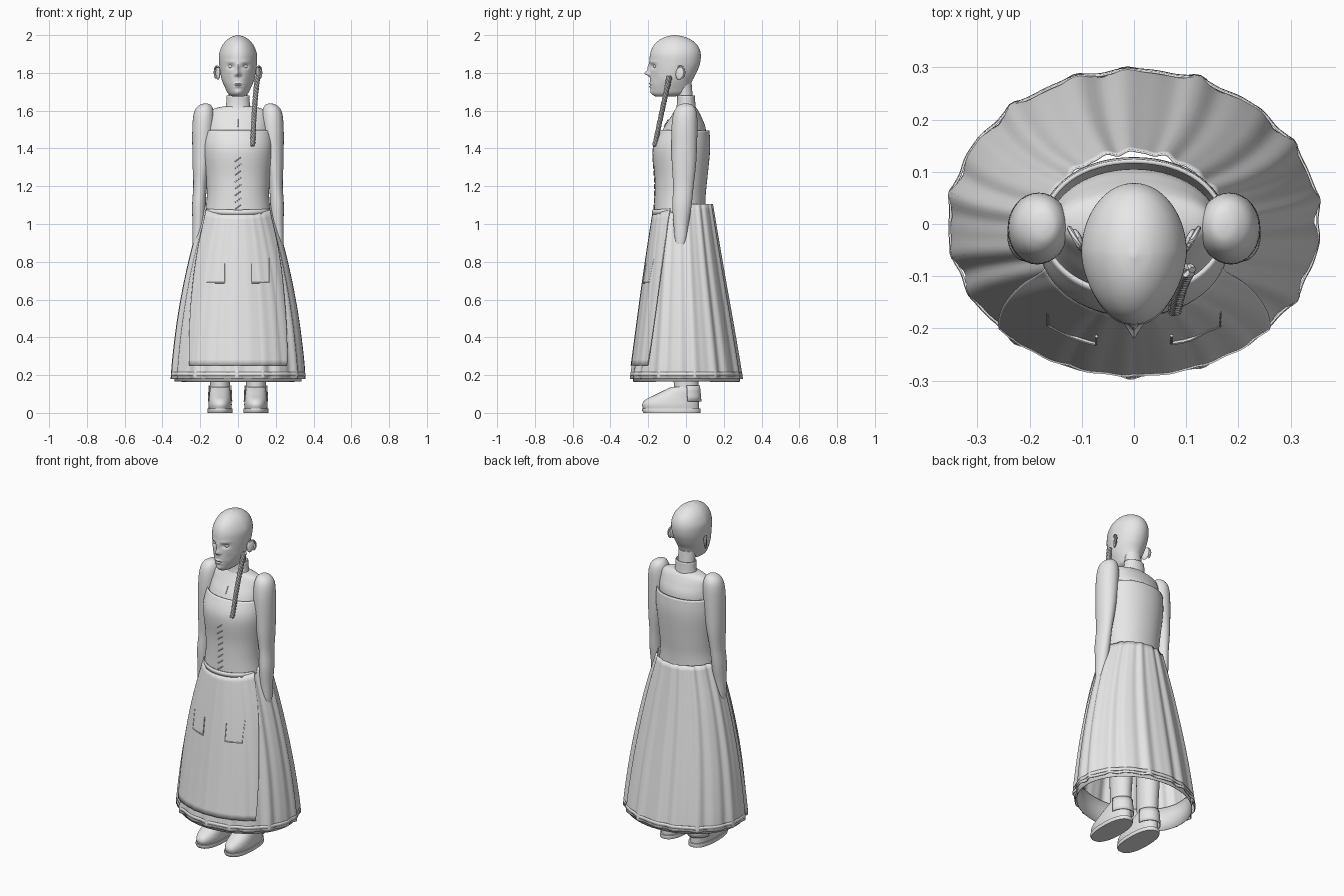
import bpy, bmesh, math
from mathutils import Vector

if "Cube" in bpy.data.objects:
    bpy.data.objects.remove(bpy.data.objects["Cube"])

grey = bpy.data.materials.new("plain_grey")
grey.diffuse_color = (0.8, 0.8, 0.8, 1)
grey.use_nodes = True
grey.node_tree.nodes["Principled BSDF"].inputs["Base Color"].default_value = grey.diffuse_color


def grid(name, f, nu, nv, wrap=True, cap=False, thick=0):
    """Surface from f(u, v); u goes round, v goes along."""
    bm = bmesh.new()
    cols = nu if wrap else nu + 1
    rows = [[bm.verts.new(f(i / nu, j / nv)) for i in range(cols)] for j in range(nv + 1)]
    for j in range(nv):
        for i in range(nu):
            k = (i + 1) % cols
            bm.faces.new((rows[j][i], rows[j][k], rows[j + 1][k], rows[j + 1][i]))
    if cap:
        bm.faces.new(rows[0][::-1])
        bm.faces.new(rows[-1])
    bmesh.ops.recalc_face_normals(bm, faces=bm.faces)
    me = bpy.data.meshes.new(name)
    bm.to_mesh(me)
    bm.free()
    ob = bpy.data.objects.new(name, me)
    bpy.context.collection.objects.link(ob)
    me.materials.append(grey)
    if thick:
        m = ob.modifiers.new("thickness", 'SOLIDIFY')
        m.thickness, m.offset = thick, 0
    return ob


def blend(rings, v):
    """Smooth interpolation through a list of tuples."""
    t = v * (len(rings) - 1)
    i = min(int(t), len(rings) - 2)
    t -= i
    p = [rings[max(0, min(len(rings) - 1, i + k))] for k in (-1, 0, 1, 2)]
    return [b + .5 * t * (c - a + t * (2 * a - 5 * b + 4 * c - d + t * (3 * (b - c) + d - a)))
            for a, b, c, d in zip(*p)]


def oval(ring, a, power=1):
    """Point on a ring (z, centre x, half width, front y, back y); a = 0 is the front."""
    z, cx, rx, yf, yb = ring
    s, c = math.sin(a), math.cos(a)
    s, c = (math.copysign(abs(q) ** power, q) for q in (s, c))
    return Vector((cx + rx * s, (yf + yb) / 2 - c * (yb - yf) / 2, z))


def loft(name, rings, nu=40, per=4, cap=True, thick=0, power=1):
    return grid(name, lambda u, v: oval(blend(rings, v), u * math.tau, power),
                nu, per * (len(rings) - 1), True, cap, thick)


def tube(name, pts, r, n=6):
    pts = [Vector(p) for p in pts]

    def f(u, v):
        i = round(v * (len(pts) - 1))
        d = (pts[min(i + 1, len(pts) - 1)] - pts[max(i - 1, 0)]).normalized()
        side = d.cross(Vector((.3, .9, .2))).normalized()
        a = u * math.tau
        return pts[i] + r * (side * math.cos(a) + d.cross(side) * math.sin(a))
    return grid(name, f, n, len(pts) - 1, True, True)


def ball(name, c, r):
    def f(u, v):
        a, b = u * math.tau, .03 + v * (math.pi - .06)
        return (c[0] + r[0] * math.sin(b) * math.sin(a),
                c[1] + r[1] * math.sin(b) * math.cos(a), c[2] + r[2] * math.cos(b))
    return grid(name, f, 20, 12, True, True)


# Head, with the face pressed into the front
head_rings = [(1.675, 0, .03, -.162, -.06), (1.69, 0, .052, -.18, .0), (1.72, 0, .068, -.187, .02),
              (1.76, 0, .085, -.19, .034), (1.8, 0, .094, -.19, .055), (1.85, 0, .1, -.193, .074),
              (1.9, 0, .1, -.19, .078), (1.94, 0, .086, -.175, .065), (1.97, 0, .064, -.147, .035),
              (1.99, 0, .036, -.11, -.005), (2.0, 0, .004, -.066, -.056)]
# x, z, width, height, depth
bumps = [(0, 1.797, .011, .013, .028), (0, 1.825, .008, .022, .012), (.013, 1.79, .007, .007, .008),
         (.038, 1.834, .018, .012, -.014), (.04, 1.859, .025, .006, .004), (0, 1.743, .018, .005, .009),
         (0, 1.727, .016, .005, .008), (0, 1.735, .024, .002, -.004), (0, 1.698, .02, .013, .005),
         (.055, 1.765, .018, .022, -.004)]


def head_point(u, v):
    p = oval(blend(head_rings, v), u * math.tau)
    front = max(0, math.cos(u * math.tau))
    p.x *= 1 - .12 * front
    for x, z, w, h, d in bumps:
        p.y -= min(1, front * 2) * d * math.exp(-((abs(p.x) - x) / w) ** 2 - ((p.z - z) / h) ** 2)
    return p


grid("head", head_point, 96, 80, True, True)
for s in (-1, 1):
    ball("eye", (s * .038, -.159, 1.834), (.014, .014, .011))
    ear = ball("ear", (s * .106, -.032, 1.8), (.009, .022, .036))
    for vert in ear.data.vertices:
        vert.co.x += s * .4 * (vert.co.y + .032)
        vert.co.y += .15 * (vert.co.z - 1.8)
    tube("ear_rim", [(s * (.112 + .012 * math.sin(t * .3)), -.03 + .022 * math.sin(t * .3),
                      1.802 + .033 * math.cos(t * .3)) for t in range(-2, 10)], .005)

# Neck and collar
loft("neck", [(1.58, 0, .06, -.05, .045), (1.65, 0, .05, -.04, .038), (1.74, 0, .05, -.06, .03)])
loft("collar", [(1.61, 0, .064, -.05, .05), (1.64, 0, .06, -.045, .047), (1.68, 0, .058, -.044, .044)],
     cap=False, thick=.005)

# Torso and bodice
loft("torso", [(1.05, 0, .14, -.135, .075), (1.2, 0, .145, -.14, .08), (1.4, 0, .168, -.155, .1),
               (1.5, 0, .165, -.122, .105), (1.56, 0, .158, -.085, .085), (1.6, 0, .145, -.06, .065),
               (1.618, 0, .1, -.05, .05), (1.625, 0, .05, -.04, .04)], 56, 5)
bodice_rings = [(1.06, 0, .17, -.165, .098), (1.15, 0, .161, -.162, .1), (1.25, 0, .166, -.162, .11),
                (1.4, 0, .181, -.172, .124), (1.495, 0, .172, -.132, .12)]
loft("bodice", bodice_rings, 64, 5, False, .008, .95)


def bodice_y(z):
    return min((blend(bodice_rings, t / 100) for t in range(101)), key=lambda r: abs(r[0] - z))[3]


# Lacing down the bodice front
for i in range(8):
    z = 1.09 + i * .036
    y = bodice_y(z) - .005
    tube("lacing", [(-.016, y, z - .012), (.016, y, z + .012)], .0025)
tube("chest_slit", [(0, -.117, 1.515), (0, -.094, 1.555)], .002)

# Sleeved arms with hands
for s in (-1, 1):
    loft("arm", [(z, s * cx, rx, yf, yb) for z, cx, rx, yf, yb in [
        (.872, .221, .008, -.04, -.022), (.885, .22, .018, -.052, -.008), (.93, .216, .025, -.06, .004),
        (1.0, .209, .032, -.066, .014), (1.1, .207, .036, -.072, .03), (1.2, .201, .036, -.068, .04),
        (1.3, .195, .045, -.074, .052), (1.4, .188, .054, -.077, .058), (1.5, .184, .058, -.077, .06),
        (1.57, .181, .056, -.07, .059), (1.61, .178, .046, -.056, .05), (1.632, .173, .026, -.034, .03),
        (1.638, .17, .006, -.01, .006)]], 32)

# Fluted skirt
skirt_rings = [(1.105, 0, .172, -.165, .138), (.9, 0, .235, -.193, .172), (.7, 0, .282, -.22, .206),
               (.5, 0, .318, -.246, .241), (.3, 0, .343, -.272, .275), (.18, 0, .352, -.288, .294)]


def skirt_point(a, v, off=0):
    r = blend(skirt_rings, v)
    p = oval(r, a)
    out = Vector((math.sin(a), -math.cos(a), 0))
    amp = .003 + .003 * v
    fold = amp * (math.cos(18 * a) + .5 * math.cos(29 * a + 1)) * (.4 if off else 1)
    p += out * (fold + off)
    p.z -= .045 * max(0, math.cos(a)) * (1 - v) ** 4
    return p


def skirt_v(z):
    return min((i / 200 for i in range(201)), key=lambda v: abs(skirt_point(0, v).z - z))


grid("skirt", lambda u, v: skirt_point(u * math.tau, v), 192, 24, True, False, .004)
v0, v1 = skirt_v(.215), skirt_v(.195)
grid("skirt_hem", lambda u, v: skirt_point(u * math.tau, v0 + v * (v1 - v0), .004), 192, 1, thick=.004)
loft("underskirt", [(.3, 0, .325, -.262, .265), (.165, 0, .336, -.28, .285)], 64, 2, False, .003)

# Apron with a scalloped surface, waistband and pockets
top, bottom = skirt_v(1.05), skirt_v(.25)


def apron_point(k, v, off=.008):
    a = k * math.radians(65 - 19 * v ** .7)
    return skirt_point(a, top + v * (bottom - top), off + (.003 + .003 * v) * abs(math.sin(9 * a)))


grid("apron", lambda u, v: apron_point(2 * u - 1, v), 96, 20, False, False, .004)


def band_point(u, v):
    p = oval((1.05 + v * .025, 0, .179, -.178 + .003 * v, .13), (2 * u - 1) * 1.15)
    p.z += .01 * (1 - math.cos((2 * u - 1) * 1.15))
    return p


grid("apron_waistband", band_point, 48, 1, False, False, .006)


def on_apron(x, z):
    v = skirt_v(z)
    rx = blend(skirt_rings, v)[2]
    p = skirt_point(math.asin(x / rx), v, .016)
    return Vector((x, p.y, z))


for s in (-1, 1):
    tube("pocket_bottom", [on_apron(s * (.072 + i * .0117), .69) for i in range(9)], .004)
    for x, h in ((.072, .10), (.165, .13)):
        tube("pocket_side", [on_apron(s * x, .69 + h * i / 6) for i in range(7)], .003)

# Braid of three twisted strands, on one side only
for k in range(3):
    pts = []
    for i in range(121):
        t = i / 120
        a = t * 46 + k * math.tau / 3
        w = .008 * (1 - .25 * t)
        pts.append((.092 - .014 * t + w * math.cos(a) + (.012 * (1 - t) ** 3),
                    -.088 - .078 * t + w * math.sin(a), 1.78 - .365 * t))
    tube("braid_strand", pts, .0075, 8)

# Legs and shoes
for s in (-1, 1):
    x = s * .095
    loft("leg", [(.06, x, .045, -.05, .06), (.13, x, .052, -.062, .066), (.2, x, .054, -.066, .068),
                 (.35, x, .06, -.065, .075), (.55, x, .065, -.07, .07)], 32)
    loft("sole", [(0, x, .066, -.225, .076), (.012, x, .067, -.232, .078), (.022, x, .066, -.232, .077)],
         40, 2, power=.85)
    loft("shoe_upper", [(.022, x, .06, -.226, .07), (.045, x, .062, -.232, .07), (.07, x, .06, -.215, .07),
                        (.095, x, .057, -.165, .07), (.12, x, .054, -.115, .069),
                        (.138, x, .05, -.075, .066)], 40, 4, power=.9)
    # Heel counter wraps round the back of the shoe
    grid("heel_counter", lambda u, v: oval((.06 + .085 * v, x, .063 - .004 * v, -.075, .08 - .008 * v),
                                           math.pi + (2 * u - 1) * 1.5), 24, 3, False, False, .004)

# Smooth shading with sharp edges kept
bpy.ops.object.select_all(action='SELECT')
bpy.context.view_layer.objects.active = bpy.context.selected_objects[0]
bpy.ops.object.shade_smooth_by_angle(angle=math.radians(40))
